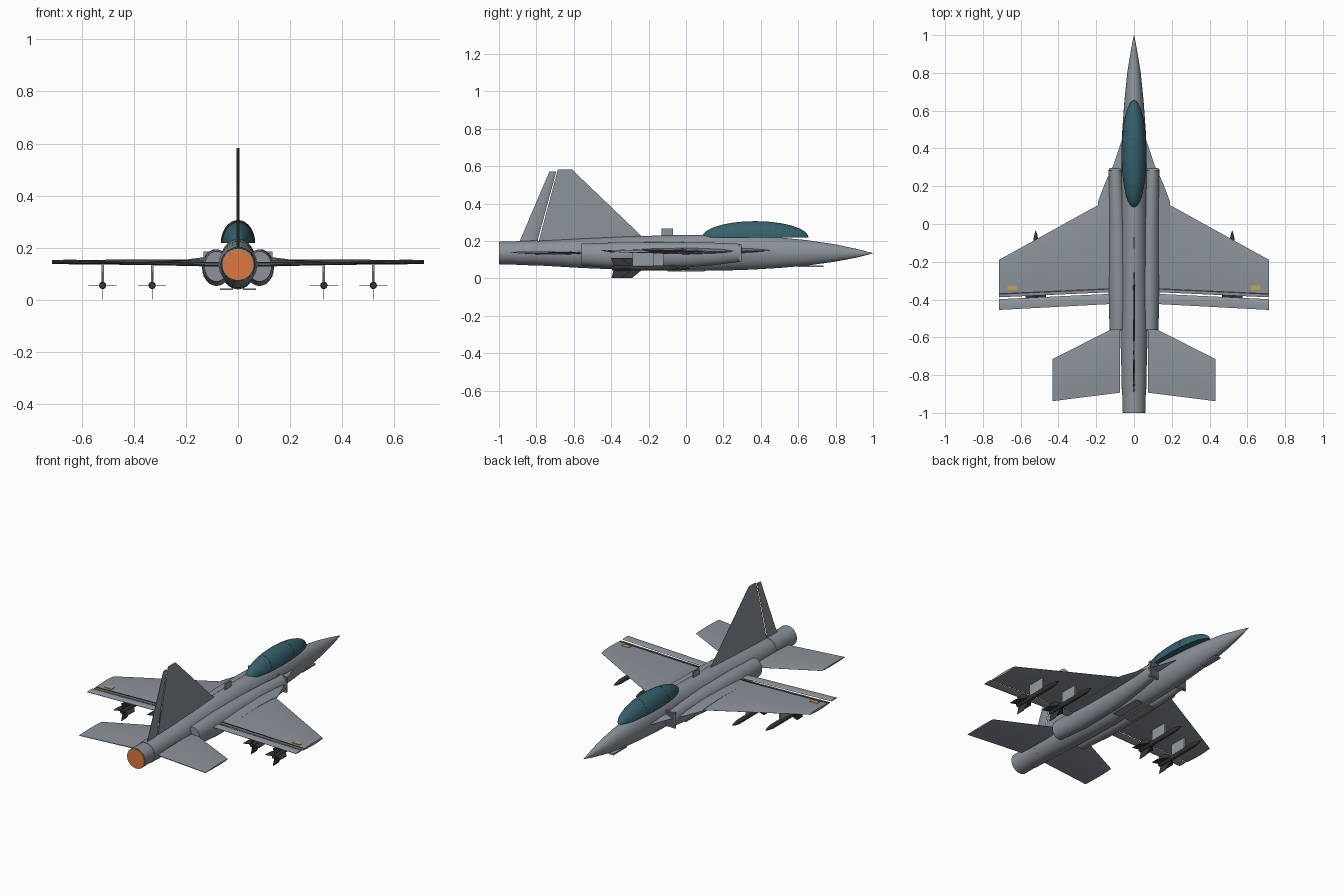
import bpy, bmesh, math
from mathutils import Vector

if "Cube" in bpy.data.objects:
    bpy.data.objects.remove(bpy.data.objects["Cube"])


def material(name, rgb):
    m = bpy.data.materials.new(name)
    m.diffuse_color = (*rgb, 1)
    m.use_nodes = True
    m.node_tree.nodes["Principled BSDF"].inputs["Base Color"].default_value = m.diffuse_color
    return m


GREY = material("body grey", (0.26, 0.29, 0.32))
LIGHT = material("panel grey", (0.30, 0.33, 0.36))
DARK = material("charcoal", (0.035, 0.037, 0.04))
INTAKE = material("intake grey", (0.10, 0.11, 0.12))
GLASS = material("teal glass", (0.035, 0.12, 0.15))
ORANGE = material("exhaust orange", (0.72, 0.19, 0.05))
TAN = material("marker tan", (0.55, 0.38, 0.10))


def finish(name, bm, mat, smooth=True):
    bmesh.ops.recalc_face_normals(bm, faces=bm.faces)
    me = bpy.data.meshes.new(name)
    bm.to_mesh(me)
    bm.free()
    ob = bpy.data.objects.new(name, me)
    bpy.context.collection.objects.link(ob)
    me.materials.append(mat)
    if smooth:
        bpy.ops.object.select_all(action='DESELECT')
        ob.select_set(True)
        bpy.context.view_layer.objects.active = ob
        bpy.ops.object.shade_smooth_by_angle(angle=math.radians(35))
    return ob


def skin(name, rings, mat, smooth=True):
    """Joins closed rings of points and caps both ends."""
    bm = bmesh.new()
    vs = [[bm.verts.new(p) for p in r] for r in rings]
    n = len(rings[0])
    for a, b in zip(vs, vs[1:]):
        for i in range(n):
            j = (i + 1) % n
            bm.faces.new((a[i], a[j], b[j], b[i]))
    bm.faces.new(vs[0])
    bm.faces.new(vs[-1])
    return finish(name, bm, mat, smooth)


def loft(name, sections, mat, n=32, half=False):
    """Elliptic sections along y: (y, centre x, centre z, radius x, radius z)."""
    rings = []
    for y, cx, cz, rx, rz in sections:
        angs = [math.pi * i / (n - 1) if half else 2 * math.pi * i / n for i in range(n)]
        rings.append([(cx + rx * math.cos(a), y, cz + rz * math.sin(a)) for a in angs])
    return skin(name, rings, mat)


FOIL = [(0, 0.05), (0.12, 0.6), (0.4, 1), (0.75, 0.75), (1, 0.25)]
SLAB = [(0, 1), (1, 1)]


def surface(name, stations, mat, side=1, upright=False, foil=FOIL):
    """Blade with stations (span, lead y, trail y, offset, half thickness)."""
    rings = []
    for s, le, te, off, t in stations:
        prof = [(le + (te - le) * f, off + t * h) for f, h in foil]
        prof += [(le + (te - le) * f, off - t * h) for f, h in reversed(foil)]
        rings.append([(o, y, s) if upright else (side * s, y, o) for y, o in prof])
    return skin(name, rings, mat)


def box(name, x0, x1, y0, y1, z0, z1, mat):
    ring = lambda z: [(x0, y0, z), (x1, y0, z), (x1, y1, z), (x0, y1, z)]
    return skin(name, [ring(z0), ring(z1)], mat, False)


# Fuselage and nose
body = [(-0.80, 0.066, 0.200, 0.070), (-0.56, 0.073, 0.213, 0.056), (-0.30, 0.072, 0.225, 0.045),
        (0.0, 0.071, 0.233, 0.040), (0.2, 0.070, 0.234, 0.042), (0.35, 0.068, 0.229, 0.047),
        (0.5, 0.062, 0.219, 0.056), (0.65, 0.051, 0.204, 0.069), (0.8, 0.036, 0.182, 0.090),
        (0.92, 0.016, 0.156, 0.113), (0.97, 0.007, 0.143, 0.126), (1.0, 0.001, 0.136, 0.134)]
loft("fuselage", [(y, 0, (t + b) / 2, w, (t - b) / 2) for y, w, t, b in body], GREY, 40)

# Exhaust
loft("exhaust_collar", [(-0.905, 0, 0.136, 0.064, 0.064), (-0.79, 0, 0.136, 0.067, 0.067)], GREY)
loft("exhaust_nozzle", [(-0.997, 0, 0.136, 0.062, 0.062), (-0.905, 0, 0.136, 0.061, 0.061)], GREY)
loft("exhaust_glow", [(-1.0, 0, 0.136, 0.058, 0.058), (-0.99, 0, 0.136, 0.058, 0.058)], ORANGE)


# Canopy with two thin frames
def dome(y, grow=0.0):
    k = math.sqrt(max(0.0004, 1 - ((y - 0.37) / 0.285) ** 2))
    return (y, 0, 0.218, 0.066 * k + grow, 0.088 * k + grow)


ys = [0.37 - 0.285 * math.cos(math.pi * i / 24) for i in range(25)]
loft("canopy", [dome(y) for y in ys], GLASS, 25, True)
for i, y in enumerate((0.25, 0.465)):
    loft(f"canopy_frame_{i}", [dome(y - 0.002, 0.001), dome(y + 0.002, 0.001)], INTAKE, 25, True)

# Tail fin, rudder and dorsal antenna
surface("tail_fin", [(0.2, -0.21, -0.787, 0, 0.006), (0.583, -0.61, -0.685, 0, 0.006)],
        GREY, upright=True)
surface("rudder", [(0.19, -0.797, -0.893, 0, 0.005), (0.573, -0.693, -0.73, 0, 0.005)],
        GREY, upright=True)
box("dorsal_antenna", -0.003, 0.003, -0.13, -0.07, 0.22, 0.266, GREY)
box("nose_gear_door", -0.018, 0.018, 0.605, 0.735, 0.060, 0.069, GREY)

for s, tag in ((1, "right"), (-1, "left")):
    # Engine duct and intake lip
    loft(f"{tag}_duct", [(0.288, s * 0.098, 0.137, 0.036, 0.048), (0.15, s * 0.092, 0.131, 0.044, 0.060),
                         (-0.05, s * 0.085, 0.124, 0.053, 0.070), (-0.35, s * 0.082, 0.123, 0.054, 0.070),
                         (-0.56, s * 0.083, 0.128, 0.046, 0.058)], GREY, 28)
    box(f"{tag}_intake_lip", s * 0.068, s * 0.132, 0.284, 0.295, 0.088, 0.185, GREY)
    box(f"{tag}_intake_mouth", s * 0.074, s * 0.126, 0.294, 0.297, 0.094, 0.179, INTAKE)

    # Root strake, wing, flap, hinge line, wing marker
    surface(f"{tag}_strake", [(0.04, 0.52, -0.34, 0.15, 0.018), (0.11, 0.31, -0.34, 0.147, 0.018),
                              (0.15, 0.225, -0.34, 0.145, 0.016), (0.19, 0.12, -0.34, 0.143, 0.013)], GREY, s)
    surface(f"{tag}_wing", [(0.10, 0.15, -0.36, 0.143, 0.012), (0.715, -0.19, -0.388, 0.145, 0.008)], GREY, s)
    surface(f"{tag}_flap", [(0.13, -0.370, -0.424, 0.144, 0.005), (0.715, -0.398, -0.455, 0.149, 0.004)],
            LIGHT, s)
    surface(f"{tag}_hinge_line", [(0.13, -0.340, -0.347, 0.147, 0.003), (0.715, -0.367, -0.374, 0.147, 0.003)],
            DARK, s, foil=SLAB)
    box(f"{tag}_wing_marker", s * 0.62, s * 0.67, -0.35, -0.325, 0.146, 0.154, TAN)

    # Tailplane
    surface(f"{tag}_tailplane", [(0.075, -0.535, -0.893, 0.136, 0.009), (0.432, -0.715, -0.938, 0.140, 0.005)],
            GREY, s)

    # Belly gear door
    box(f"{tag}_gear_door", s * 0.02, s * 0.07, -0.10, 0.10, 0.038, 0.044, GREY)

    # Pylons and missiles with cross tail fins
    for x, tip, place in ((0.33, 0.02, "inner"), (0.52, -0.035, "outer")):
        label, cx, cz, tail = f"{tag}_{place}", s * x, 0.055, tip - 0.36
        box(f"{label}_pylon", cx - 0.005, cx + 0.005, tip - 0.25, tip - 0.14, 0.06, 0.143, LIGHT)
        loft(f"{label}_missile", [(tail, cx, cz, 0.012, 0.012), (tail + 0.02, cx, cz, 0.014, 0.014),
                                  (tip - 0.06, cx, cz, 0.014, 0.014), (tip - 0.025, cx, cz, 0.009, 0.009),
                                  (tip, cx, cz, 0.001, 0.001)], DARK, 14)
        bm = bmesh.new()
        for k in range(4):
            d = Vector((math.cos(k * math.pi / 2), 0, math.sin(k * math.pi / 2)))
            w = Vector((-d.z, 0, d.x)) * 0.001
            outline = [(0.005, tail + 0.11), (0.054, tail + 0.05), (0.054, tail - 0.005), (0.005, tail + 0.01)]
            a, b = [[bm.verts.new(Vector((cx, y, cz)) + d * r + w * q) for r, y in outline] for q in (1, -1)]
            bm.faces.new(a)
            bm.faces.new(b)
            for i in range(4):
                j = (i + 1) % 4
                bm.faces.new((a[i], a[j], b[j], b[i]))
        finish(f"{label}_missile_fins", bm, DARK, False)
